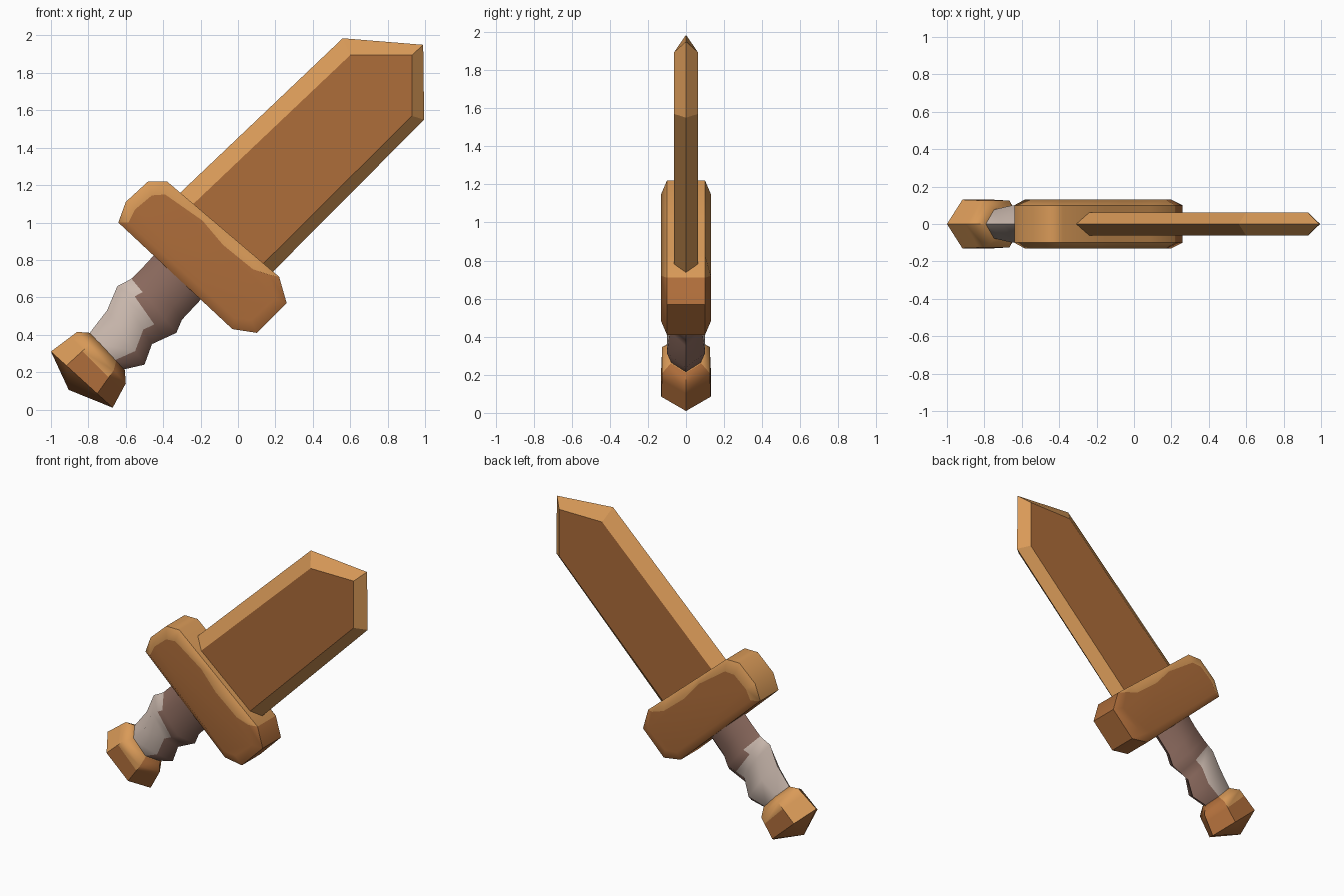
import bpy, bmesh, math
from mathutils import Vector

if "Cube" in bpy.data.objects:
    bpy.data.objects.remove(bpy.data.objects["Cube"])


def material(name, hex_code):
    m = bpy.data.materials.new(name)
    rgb = [int(hex_code[i:i + 2], 16) / 255 for i in (0, 2, 4)]
    m.diffuse_color = [((c + 0.055) / 1.055) ** 2.4 for c in rgb] + [1]
    m.use_nodes = True
    m.node_tree.nodes["Principled BSDF"].inputs["Base Color"].default_value = m.diffuse_color
    return m


LIGHT = material("light wood", "D99A58")
DARK = material("dark wood", "AE6D3A")
PALE = material("pale wrap", "CDBBB0")
BROWN = material("brown wrap", "8A695D")


def finish(bm, name, mats, smooth_angle=0):
    bmesh.ops.remove_doubles(bm, verts=bm.verts, dist=0.0005)
    bmesh.ops.recalc_face_normals(bm, faces=bm.faces)
    me = bpy.data.meshes.new(name)
    bm.to_mesh(me)
    bm.free()
    for m in mats:
        me.materials.append(m)
    ob = bpy.data.objects.new(name, me)
    bpy.context.collection.objects.link(ob)
    if smooth_angle:
        me.shade_smooth()
        me.set_sharp_from_angle(angle=math.radians(smooth_angle))
        ob.modifiers.new("weighted", 'WEIGHTED_NORMAL').keep_sharp = True
    return ob


def plate(name, outer, inner, y_rim, y_flat, light_edges, smooth_angle=0):
    """Flat board with a bevelled rim; material 0 = light, 1 = dark."""
    bm = bmesh.new()
    n = len(outer)
    loops = [[bm.verts.new((x, y, z)) for x, z in pts] for pts, y in (
        (inner, -y_flat), (outer, -y_rim), (outer, y_rim), (inner, y_flat))]
    bm.faces.new(loops[0]).material_index = 1
    bm.faces.new(loops[3]).material_index = 1
    for a, b in zip(loops, loops[1:]):
        for i in range(n):
            j = (i + 1) % n
            f = bm.faces.new((a[i], a[j], b[j], b[i]))
            f.material_index = 0 if i in light_edges else 1
    return finish(bm, name, (LIGHT, DARK), smooth_angle)


def hex_loft(name, rings, mats, rule, tip=None):
    """Six-sided loft; each ring is left x, z, right x, z and half depth."""
    bm = bmesh.new()
    loops = []
    for lx, lz, rx, rz, d in rings:
        left, right = Vector((lx, 0, lz)), Vector((rx, 0, rz))
        loop = []
        for t, y in ((0, 0), (.25, -d), (.75, -d), (1, 0), (.75, d), (.25, d)):
            loop.append(bm.verts.new(left.lerp(right, t) + Vector((0, y, 0))))
        loops.append(loop)
    for s, (a, b) in enumerate(zip(loops, loops[1:])):
        for k in range(6):
            j = (k + 1) % 6
            bm.faces.new((a[k], a[j], b[j], b[k])).material_index = rule(s, k)
    if tip:
        v = bm.verts.new(tip)
        for k in range(6):
            f = bm.faces.new((v, loops[0][k], loops[0][(k + 1) % 6]))
            f.material_index = 1
    else:
        bm.faces.new(loops[0])
    bm.faces.new(loops[-1])
    return finish(bm, name, mats, 50)


# Blade: sharp light rim around dark flats, root sunk into the guard
plate("blade",
      [(-.35, 1.12), (.56, 1.985), (.99, 1.95), (.995, 1.55), (.14, .69)],
      [(-.28, 1.06), (.60, 1.895), (.93, 1.895), (.93, 1.57), (.11, .755)],
      0, .062, range(5))

# Cross guard: light worn upper rim, dark lower rim
plate("guard",
      [(-.64, 1.0), (-.60, 1.11), (-.48, 1.22), (-.38, 1.22), (-.16, 1.033),
       (-.06, .948), (.08, .829), (.22, .71), (.26, .57), (.10, .41), (-.03, .43)],
      [(-.585, 1.0), (-.55, 1.07), (-.46, 1.145), (-.39, 1.15), (-.19, 1.01),
       (-.08, .88), (.08, .75), (.17, .72), (.20, .59), (.07, .48), (-.02, .49)],
      .10, .13, range(7), 50)

# Wrapped grip: slanted bulging rings, pale near the pommel
hex_loft("grip", [
    (-.80, .40, -.63, .21, .075),
    (-.70, .53, -.50, .24, .10),
    (-.645, .66, -.46, .35, .085),
    (-.605, .68, -.395, .38, .0925),
    (-.57, .70, -.33, .41, .10),
    (-.50, .77, -.30, .48, .09),
    (-.38, .90, -.15, .64, .095)],
    (PALE, BROWN),
    lambda s, k: 0 if (s < 3 and k not in (2, 3)) or (s == 3 and k in (0, 5)) else 1)

# Pommel: hexagonal knob with a shallow pointed end and a light upper rim
hex_loft("pommel", [
    (-1.0, .31, -.67, .01, .13),
    (-.902, .384, -.621, .101, .1265),
    (-.86, .415, -.60, .14, .125),
    (-.79, .41, -.605, .21, .08)],
    (LIGHT, DARK),
    lambda s, k: 0 if k in (0, 5) or (s > 0 and k in (1, 4)) else 1,
    tip=(-.905, 0, .105))
